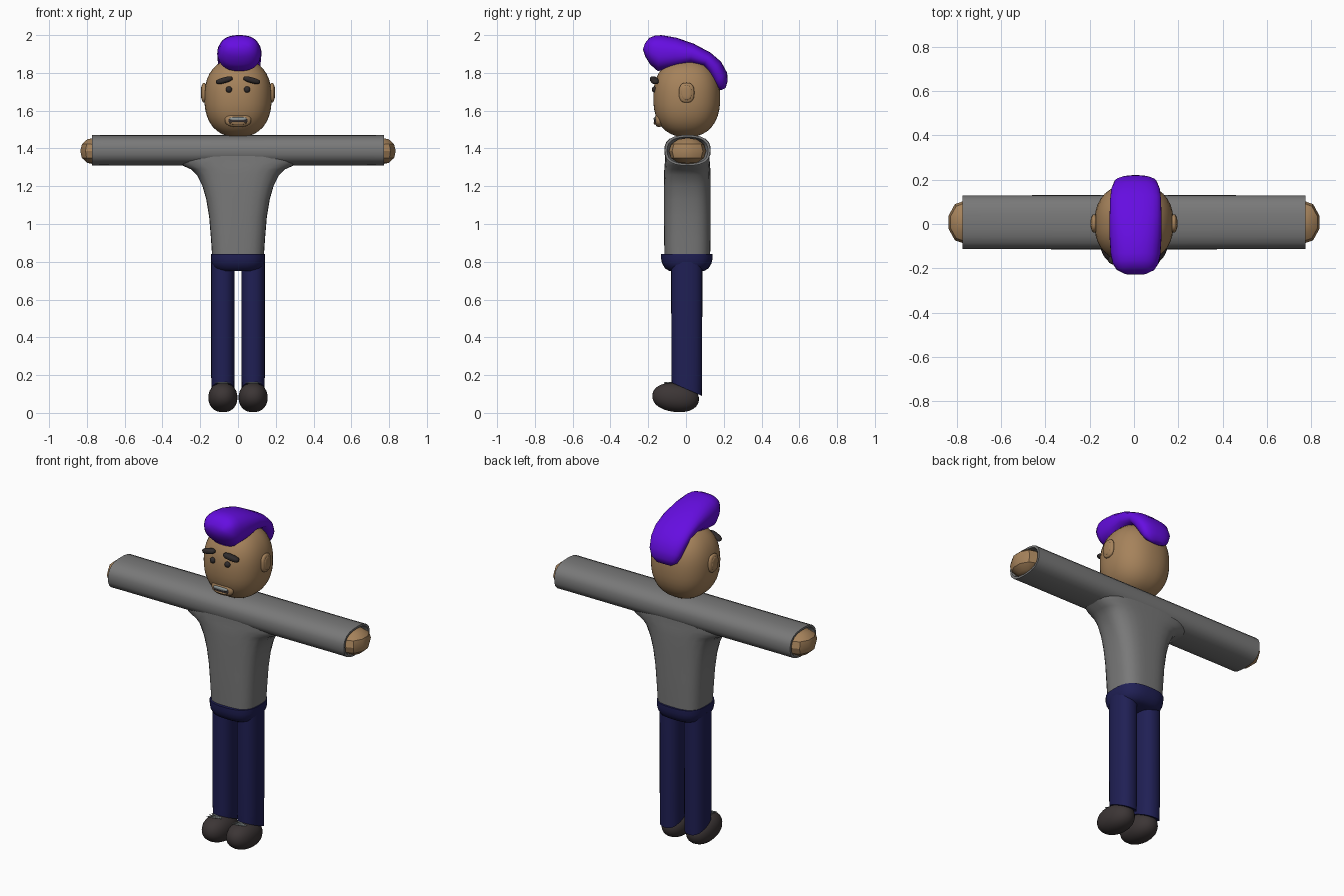
import bpy, bmesh, math
from mathutils import Vector, Euler

if "Cube" in bpy.data.objects:
    bpy.data.objects.remove(bpy.data.objects["Cube"])


def material(name, rgb):
    m = bpy.data.materials.new(name)
    m.diffuse_color = (*rgb, 1)
    m.use_nodes = True
    m.node_tree.nodes["Principled BSDF"].inputs["Base Color"].default_value = m.diffuse_color
    return m


SKIN = material("skin tan", (0.38, 0.225, 0.105))
GREY = material("shirt grey", (0.19, 0.19, 0.19))
NAVY = material("trouser navy", (0.014, 0.014, 0.09))
BROWN = material("shoe brown", (0.045, 0.036, 0.036))
PURPLE = material("hair purple", (0.13, 0.004, 0.75))
DARK = material("brow dark", (0.03, 0.025, 0.025))
LIGHT = material("teeth grey", (0.30, 0.34, 0.34))


def finish(name, bm, mat, angle=50):
    bmesh.ops.recalc_face_normals(bm, faces=bm.faces)
    me = bpy.data.meshes.new(name)
    bm.to_mesh(me)
    bm.free()
    me.materials.append(mat)
    ob = bpy.data.objects.new(name, me)
    bpy.context.collection.objects.link(ob)
    bpy.ops.object.select_all(action='DESELECT')
    ob.select_set(True)
    bpy.context.view_layer.objects.active = ob
    bpy.ops.object.shade_smooth_by_angle(angle=math.radians(angle))
    return ob


def blob(name, centre, radii, mat, n=2.0, rot=(0, 0, 0), segs=24, angle=50):
    """Superellipsoid: n = 2 is round, larger is boxier."""
    bm = bmesh.new()
    bmesh.ops.create_uvsphere(bm, u_segments=segs, v_segments=max(6, segs // 2), radius=1)
    turn = Euler(rot).to_matrix()
    for v in bm.verts:
        p = v.co / sum(abs(c) ** n for c in v.co) ** (1 / n)
        v.co = turn @ Vector([a * b for a, b in zip(p, radii)]) + Vector(centre)
    return finish(name, bm, mat, angle)


def loft(name, rings, mat, n=2.0, segs=24, angle=50):
    """Skin over superellipse rings, each (centre, half axis u, half axis v)."""
    bm = bmesh.new()
    rows = []
    for c, u, v in rings:
        row = []
        for i in range(segs):
            a = math.tau * i / segs
            ca, sa = math.cos(a), math.sin(a)
            k = (abs(ca) ** n + abs(sa) ** n) ** (-1 / n)
            row.append(bm.verts.new(Vector(c) + Vector(u) * ca * k + Vector(v) * sa * k))
        rows.append(row)
    for a, b in zip(rows, rows[1:]):
        for i in range(segs):
            j = (i + 1) % segs
            bm.faces.new((a[i], a[j], b[j], b[i]))
    bm.faces.new(rows[0])
    bm.faces.new(rows[-1])
    return finish(name, bm, mat, angle)


# Shirt body, flaring out under the arms: (height, half width, half depth)
body = [(0.80, .135, .12), (0.92, .143, .123), (1.04, .153, .124), (1.13, .168, .124),
        (1.20, .188, .124), (1.26, .218, .123), (1.29, .25, .122), (1.312, .30, .12),
        (1.34, .33, .118), (1.41, .33, .115)]
loft("shirt_body", [((0, .007, z), (w, 0, 0), (0, d, 0)) for z, w, d in body], GREY, 3.2, 32)

# Both sleeves as one tube with recessed cuffs
half = [(.72, .085, .058), (.772, .108, .07), (.772, .121, .081), (.68, .121, .08), (.3, .122, .08)]
tube = [(-x, d, h) for x, d, h in half] + [(0, .123, .08)] + half[::-1]
loft("sleeves", [((x, .008, 1.39), (0, d, 0), (0, 0, h)) for x, d, h in tube], GREY, 2.6, 24)

# Trouser waist
waist = [(.75, .10, .09), (.765, .128, .115), (.79, .14, .13), (.815, .144, .136),
         (.842, .144, .136), (.842, .13, .118)]
loft("trouser_waist", [((0, .004, z), (w, 0, 0), (0, d, 0)) for z, w, d in waist], NAVY, 2.8, 32)

# Hair: sections across the quiff as (bottom y, z, top y, z, half width)
quiff = [(-.228, 1.925, -.218, 1.955, .05), (-.215, 1.885, -.195, 1.985, .085),
         (-.19, 1.845, -.165, 1.997, .103), (-.15, 1.81, -.13, 2.0, .112),
         (-.07, 1.82, -.05, 1.986, .117), (.02, 1.845, .04, 1.955, .117),
         (.09, 1.835, .13, 1.907, .115), (.12, 1.795, .185, 1.86, .11),
         (.145, 1.75, .218, 1.80, .098), (.165, 1.72, .22, 1.755, .08),
         (.185, 1.708, .21, 1.72, .045)]
loft("hair", [((.007, (a + c) / 2, (b + d) / 2), (w, 0, 0), (0, (c - a) / 2, (d - b) / 2))
              for a, b, c, d, w in quiff], PURPLE, 2.5, 28, 80)

# Head and mouth
blob("head", (0, .004, 1.668), (.178, .177, .208), SKIN, 2.35, segs=40)
blob("lips", (0, -.143, 1.55), (.07, .022, .037), SKIN, 2.4)
blob("mouth_opening", (0, -.155, 1.548), (.053, .014, .022), BROWN, 2.4)
blob("upper_teeth", (0, -.163, 1.557), (.046, .008, .009), LIGHT, 3)
blob("lower_lip", (0, -.161, 1.534), (.045, .010, .008), SKIN, 2.2)

for side, s in (("left", 1), ("right", -1)):
    # Face details
    blob(side + "_ear", (s * .18, .003, 1.695), (.014, .041, .053), SKIN, 2.6)
    blob(side + "_inner_ear", (s * .19, .003, 1.695), (.006, .027, .038), SKIN, 2.6)
    blob(side + "_eye", (s * .048, -.166, 1.712), (.017, .015, .017), DARK, segs=16)
    blob(side + "_eyebrow", (s * .073, -.168, 1.761), (.046, .02, .015), DARK, 2.8,
         (0, s * .26, s * .22))
    # Faceted hand in the cuff
    blob(side + "_hand", (s * .76, .008, 1.386), (.078, .098, .07), SKIN, 2.2,
         (0, math.pi / 2 * 0, 0), 10, 30)
    # Leg with a slanted hem at the heel
    x = s * .08
    loft(side + "_leg", [((x, .004, .125), (.06, 0, 0), (0, .08, -.035)),
                         ((x, .004, .20), (.062, 0, 0), (0, .081, 0)),
                         ((x, .004, .80), (.062, 0, 0), (0, .083, 0))], NAVY, 2.5, 20)
    # Shoe and laces
    blob(side + "_shoe", (x, -.055, .081), (.077, .124, .076), BROWN, 2.2, (-.12, 0, 0), 28)
    for k in range(3):
        blob(side + "_lace_%d" % k, (x, -.083 - .012 * k, .159), (.045, .004, .004),
             LIGHT, 2, (0, 0, .25 * (k - 1)), 8)
